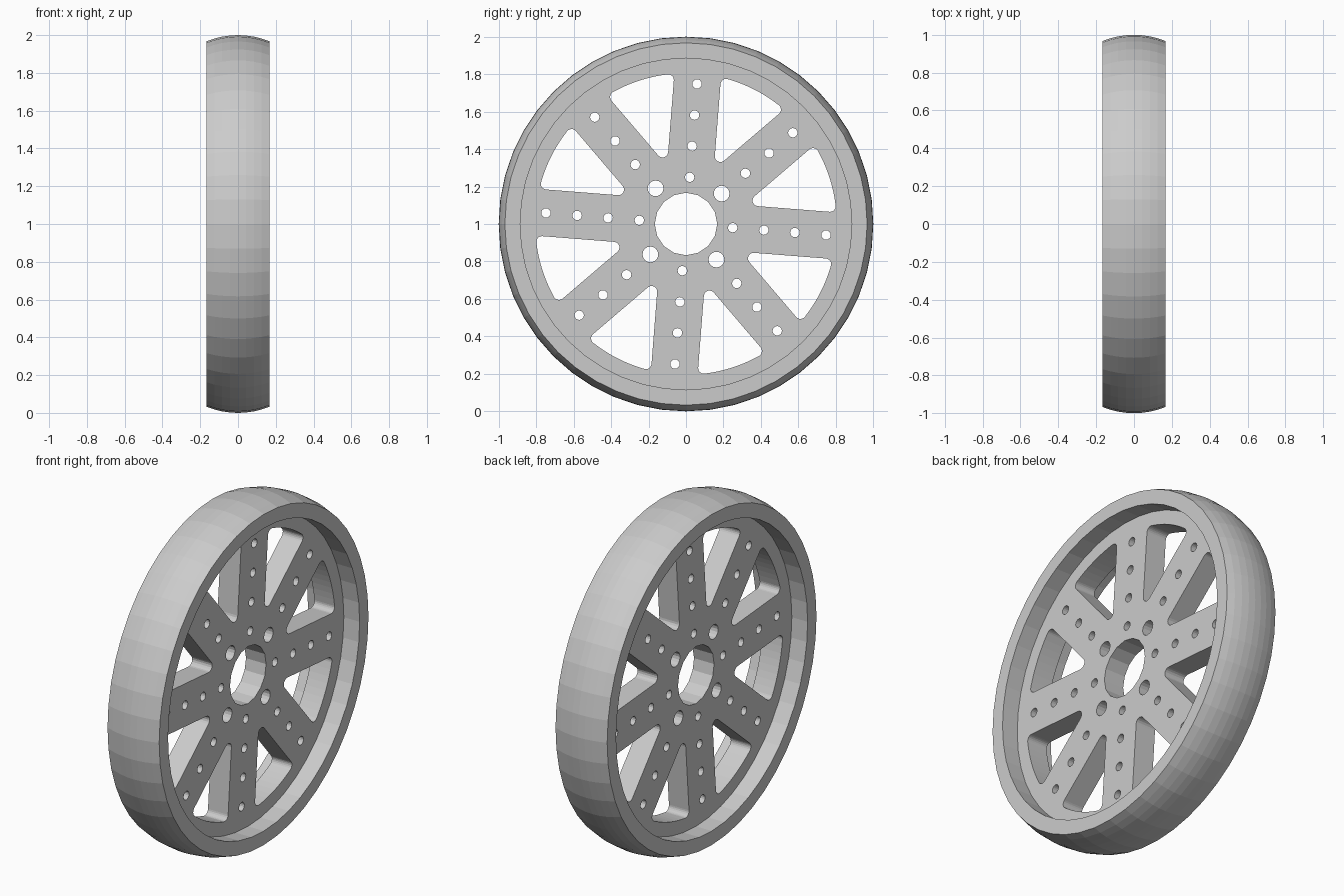
import bpy, bmesh
from math import pi, sin, cos, asin, atan2, radians, sqrt

if "Cube" in bpy.data.objects:
    bpy.data.objects.remove(bpy.data.objects["Cube"])

SEG = 48            # sides of the rim
HALF_W = 0.167      # half width of the tread
R_EDGE, R_IN = 0.967, 0.885
PLATE_HALF = 0.065
SPOKE_TURN = radians(-4.5)
SPOKE_HALF, R_WINDOW, FILLET = 0.125, 0.805, 0.03


def circle(cy, cz, r, n, start=0.0):
    return [(cy + r * cos(start + 2 * pi * i / n), cz + r * sin(start + 2 * pi * i / n))
            for i in range(n)]


def arc(cy, cz, r, a0, a1, n):
    return [(cy + r * cos(a0 + (a1 - a0) * i / n), cz + r * sin(a0 + (a1 - a0) * i / n))
            for i in range(n + 1)]


def turn(pts, a):
    return [(y * cos(a) - z * sin(a), y * sin(a) + z * cos(a)) for y, z in pts]


# crowned rim, lathed round the x axis
def make_rim():
    rise = 1 - R_EDGE
    rad = (HALF_W ** 2 + rise ** 2) / (2 * rise)
    profile = [(-HALF_W, R_IN)]
    for i in range(9):
        x = HALF_W * (i / 4 - 1)
        profile.append((x, 1 - rad + sqrt(rad ** 2 - x ** 2)))
    profile += [(HALF_W, R_IN), (PLATE_HALF, R_IN), (-PLATE_HALF, R_IN)]
    bm = bmesh.new()
    rings = [[bm.verts.new((x, r * cos(2 * pi * i / SEG), r * sin(2 * pi * i / SEG)))
              for x, r in profile] for i in range(SEG)]
    n = len(profile)
    for i in range(SEG):
        a, b = rings[i], rings[(i + 1) % SEG]
        for j in range(n):
            k = (j + 1) % n
            if j != n - 2:  # left open where the plate joins
                bm.faces.new((a[j], a[k], b[k], b[j]))
    bmesh.ops.recalc_face_normals(bm, faces=bm.faces)
    me = bpy.data.meshes.new("rim")
    bm.to_mesh(me)
    bm.free()
    ob = bpy.data.objects.new("rim", me)
    ob.location.z = 1
    bpy.context.collection.objects.link(ob)


# rounded wedge window, symmetric about the +y direction
def window():
    half = pi / 8
    off = SPOKE_HALF + FILLET
    tip = off / sin(half)
    rc = R_WINDOW - FILLET
    ca = half - asin(off / rc)         # angle of the outer fillet centre
    cy, cz = rc * cos(ca), rc * sin(ca)
    pts = arc(tip, 0, FILLET, 1.5 * pi - half, pi / 2 + half, 6)
    pts += arc(cy, cz, FILLET, pi / 2 + half, ca, 6)
    pts += arc(0, 0, R_WINDOW, ca, -ca, 8)[1:-1]
    pts += arc(cy, -cz, FILLET, -ca, -pi / 2 - half, 6)
    return pts


# spoked plate: filled outline with holes, extruded
def make_plate():
    loops = [circle(0, 0, R_IN, SEG), circle(0, 0, 0.167, 16)]
    for s in range(8):
        a = SPOKE_TURN + s * pi / 4
        loops.append(turn(window(), a + pi / 8))
        for k, r in enumerate((0.25, 0.417, 0.583, 0.75)):
            size = 0.042 if (k == 0 and s % 2) else 0.025
            loops.append(circle(r * cos(a), r * sin(a), size, 16))
    cu = bpy.data.curves.new("spoked_plate", 'CURVE')
    cu.dimensions = '2D'
    cu.fill_mode = 'BOTH'
    cu.extrude = PLATE_HALF
    for pts in loops:
        sp = cu.splines.new('POLY')
        sp.points.add(len(pts) - 1)
        for p, (y, z) in zip(sp.points, pts):
            p.co = (y, z, 0, 1)
        sp.use_cyclic_u = True
    ob = bpy.data.objects.new("spoked_plate", cu)
    ob.rotation_euler = (pi / 2, 0, pi / 2)
    ob.location.z = 1
    bpy.context.collection.objects.link(ob)
    bpy.context.view_layer.objects.active = ob
    ob.select_set(True)
    bpy.ops.object.convert(target='MESH')
    ob = bpy.context.view_layer.objects.active
    for f in ob.data.polygons:
        f.use_smooth = False


make_rim()
make_plate()
